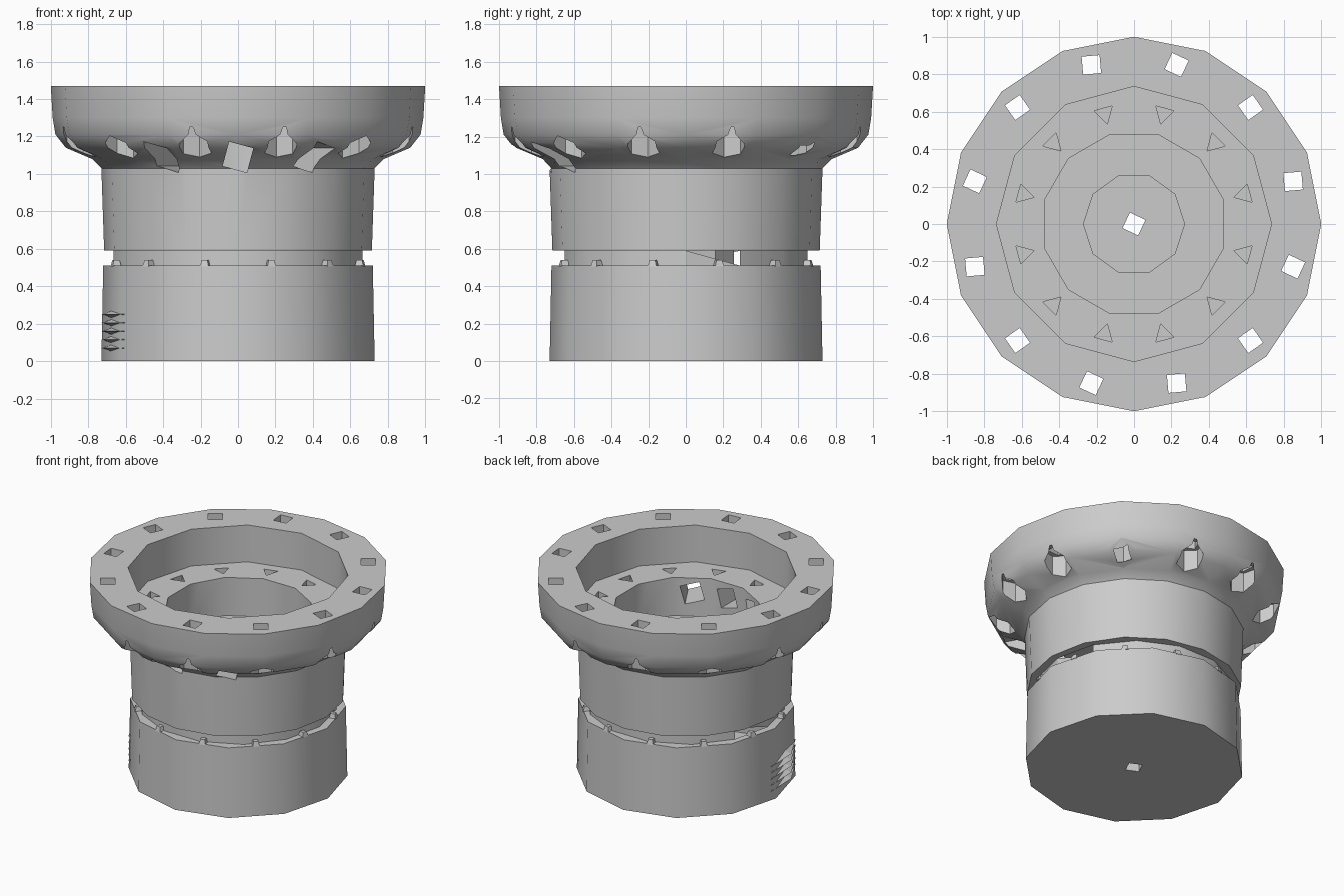
import bpy
from math import radians, cos, sin, pi
from mathutils import Matrix, Vector

cube = bpy.data.objects.get("Cube")
if cube:
    bpy.data.objects.remove(cube, do_unlink=True)

GREY = (0.6, 0.6, 0.6, 1)
metal = bpy.data.materials.new("plain grey metal")
metal.use_nodes = True
metal.diffuse_color = GREY
metal.node_tree.nodes["Principled BSDF"].inputs["Base Color"].default_value = GREY


def revolve(name, profile, sides, turn=0.0):
    """Closed faceted solid from (radius, height) rings, capped at both ends."""
    verts = []
    for r, z in profile:
        for i in range(sides):
            a = 2 * pi * i / sides + radians(turn)
            verts.append((r * cos(a), r * sin(a), z))
    faces = [tuple(reversed(range(sides)))]
    for k in range(len(profile) - 1):
        for i in range(sides):
            j = (i + 1) % sides
            lo, hi = k * sides, (k + 1) * sides
            faces.append((lo + i, lo + j, hi + j, hi + i))
    top = (len(profile) - 1) * sides
    faces.append(tuple(range(top, top + sides)))
    mesh = bpy.data.meshes.new(name)
    mesh.from_pydata(verts, [], faces)
    mesh.update()
    ob = bpy.data.objects.new(name, mesh)
    bpy.context.collection.objects.link(ob)
    mesh.materials.append(metal)
    return ob


def prism(name, radius, z0, z1, sides, turn=0.0):
    return revolve(name, [(radius, z0), (radius, z1)], sides, turn)


def place(ob, matrix):
    ob.data.transform(matrix)
    return ob


def combine(target, tool, operation):
    """Apply a boolean and discard the tool."""
    mod = target.modifiers.new(operation, 'BOOLEAN')
    mod.operation, mod.solver, mod.object = operation, 'EXACT', tool
    bpy.context.view_layer.objects.active = target
    bpy.ops.object.modifier_apply(modifier=mod.name)
    bpy.data.objects.remove(tool, do_unlink=True)


def smooth(ob):
    bpy.ops.object.select_all(action='DESELECT')
    ob.select_set(True)
    bpy.context.view_layer.objects.active = ob
    bpy.ops.object.shade_smooth_by_angle(angle=radians(35))


def ring_angles():
    return [15 + 30 * k for k in range(12)]


def around(radius, angle):
    a = radians(angle)
    return Matrix.Translation((radius * cos(a), radius * sin(a), 0)) @ Matrix.Rotation(a, 4, 'Z')


# Outer shape: upper barrel with flared flange, neck groove, lower barrel
housing = revolve("flanged_housing", [
    (0.715, 0.59), (0.73, 1.03), (0.78, 1.08), (0.92, 1.14),
    (0.975, 1.21), (0.99, 1.3), (1.0, 1.47)], 16)
combine(housing, prism("neck", 0.665, 0.45, 0.65, 14), 'UNION')
combine(housing, revolve("lower_barrel", [(0.73, 0), (0.72, 0.51)], 12), 'UNION')

# Stepped bore
combine(housing, prism("wide_bore", 0.735, 1.2, 1.6, 12), 'DIFFERENCE')
combine(housing, prism("middle_bore", 0.495, 0.92, 1.3, 12, 15), 'DIFFERENCE')
combine(housing, prism("narrow_bore", 0.27, 0.25, 1.0, 10), 'DIFFERENCE')
combine(housing, prism("drain_hole", 0.065, -0.1, 0.4, 4, 20), 'DIFFERENCE')

# Bolt holes in the flange with pockets beneath, and screw holes in the shelf
for angle in ring_angles():
    spot = around(0.88, angle)
    combine(housing, place(prism("pocket", 0.09, 1.0, 1.25, 6), spot), 'DIFFERENCE')
    combine(housing, place(prism("bolt_hole", 0.068, 1.1, 1.6, 4, 35), spot), 'DIFFERENCE')
    screw = around(0.61, angle)
    combine(housing, place(prism("screw_hole", 0.058, 0.95, 1.3, 3, 60), screw), 'DIFFERENCE')

# Three square radial windows at the front
for angle in (-120, -90, -60):
    pose = (Matrix.Rotation(radians(angle), 4, 'Z') @ Matrix.Translation((0, 0, 1.09))
            @ Matrix.Rotation(radians(90), 4, 'Y'))
    combine(housing, place(prism("window", 0.095, 0.3, 1.05, 4, 30), pose), 'DIFFERENCE')
smooth(housing)

# Small screw tips standing on the groove ledge
for number, angle in enumerate(ring_angles()):
    tip = revolve(f"screw_tip_{number + 1}", [(0.034, 0.505), (0.022, 0.54)], 4, 45)
    place(tip, around(0.675, angle))

# Stack of tapered ridges low on the right side
for number in range(5):
    ridge = revolve(f"side_ridge_{number + 1}",
                    [(0.001, -0.022), (1, 0), (0.001, 0.022)], 4)
    height = 0.07 + 0.045 * number
    pose = (Matrix.Rotation(radians(195), 4, 'Z') @ Matrix.Translation((0.69, 0, height))
            @ Matrix.Diagonal(Vector((0.055, 0.24, 1, 1))))
    place(ridge, pose)
